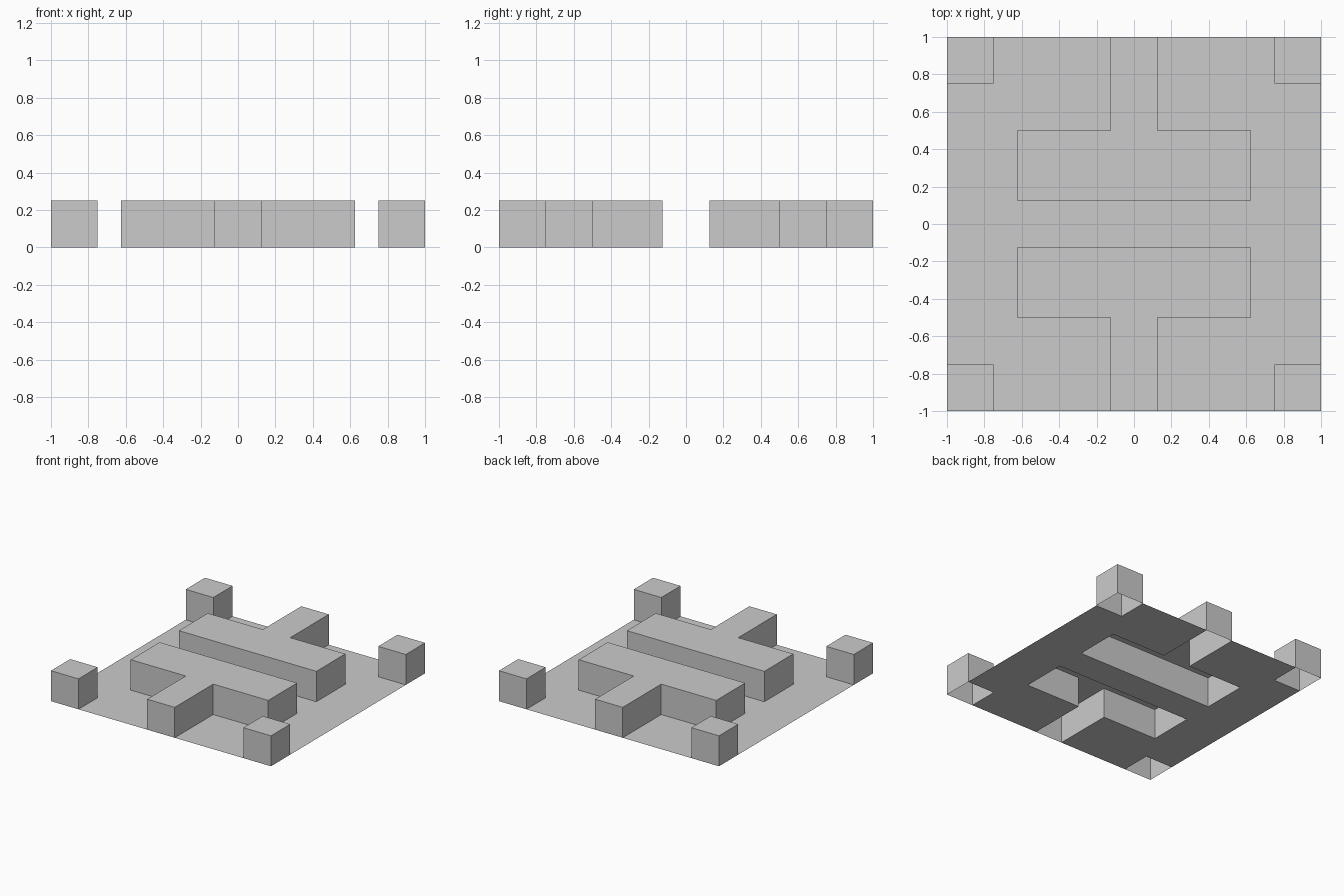
import bpy
import bmesh

if "Cube" in bpy.data.objects:
    bpy.data.objects.remove(bpy.data.objects["Cube"])

HEIGHT = 0.25


def make_object(name, bm):
    mesh = bpy.data.meshes.new(name)
    bm.to_mesh(mesh)
    bm.free()
    obj = bpy.data.objects.new(name, mesh)
    bpy.context.collection.objects.link(obj)
    return obj


def sheet(name, outline):
    """Flat single-sided panel from a counter-clockwise outline."""
    bm = bmesh.new()
    bm.faces.new([bm.verts.new((x, y, 0)) for x, y in outline])
    return make_object(name, bm)


def open_block(name, outline):
    """Raised hollow block: walls and a top, open underneath."""
    bm = bmesh.new()
    low = [bm.verts.new((x, y, 0)) for x, y in outline]
    high = [bm.verts.new((x, y, HEIGHT)) for x, y in outline]
    bm.faces.new(high)
    n = len(outline)
    for i in range(n):
        j = (i + 1) % n
        bm.faces.new((low[i], low[j], high[j], high[i]))
    return make_object(name, bm)


def mirror_x(points):
    return [(-x, y) for x, y in reversed(points)]


def turn(points):
    return [(-x, -y) for x, y in points]


# Right half of the T-shaped block at the back
tee_half = [(0.625, 0.125), (0.625, 0.5), (0.125, 0.5), (0.125, 1)]
tee = tee_half + mirror_x(tee_half)

# Floor: corner notches joined to the outlines of the T-shaped openings
floor_quarter = [(1, 0.75), (0.75, 0.75), (0.75, 1)] + tee_half[::-1]
floor_half = floor_quarter + mirror_x(floor_quarter)
sheet("floor", floor_half + turn(floor_half))

# T-shaped blocks facing each other
open_block("back_tee_block", tee)
open_block("front_tee_block", turn(tee))

# Corner blocks
for sx, side in ((-1, "left"), (1, "right")):
    for sy, end in ((-1, "front"), (1, "back")):
        x0, x1 = sorted((sx * 0.75, sx))
        y0, y1 = sorted((sy * 0.75, sy))
        open_block(f"{end}_{side}_corner_block",
                   [(x0, y0), (x1, y0), (x1, y1), (x0, y1)])
